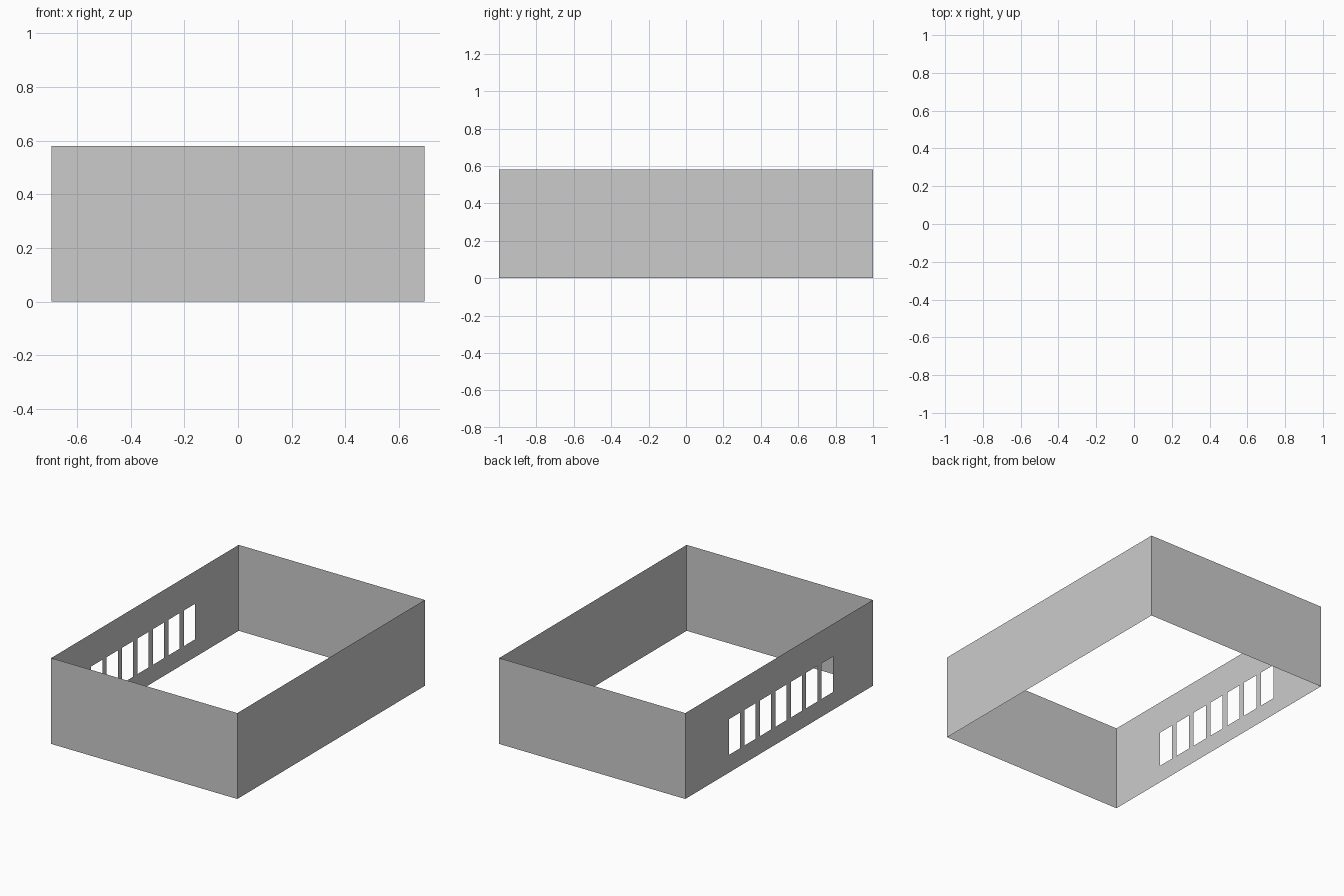
import bpy, bmesh

if "Cube" in bpy.data.objects:
    bpy.data.objects.remove(bpy.data.objects["Cube"])

HX, HY, H = 0.695, 1.0, 0.58          # half width, half length, wall height
N, Y0, PITCH, WIN = 7, -0.575, 0.165, 0.12   # window row along the left wall
SILL, HEAD = 0.12, 0.36


def make_object(name, quads):
    bm = bmesh.new()
    for q in quads:
        bm.faces.new([bm.verts.new(p) for p in q])
    bmesh.ops.remove_doubles(bm, verts=bm.verts, dist=1e-5)
    mesh = bpy.data.meshes.new(name)
    bm.to_mesh(mesh)
    bm.free()
    obj = bpy.data.objects.new(name, mesh)
    bpy.context.collection.objects.link(obj)
    return obj


def wall(a, b):
    # thin upright panel between two floor points, facing right of a -> b
    return [(*a, 0), (*b, 0), (*b, H), (*a, H)]


# Plain walls: open-topped, no floor
make_object("front_wall", [wall((-HX, -HY), (HX, -HY))])
make_object("right_wall", [wall((HX, -HY), (HX, HY))])
make_object("back_wall", [wall((HX, HY), (-HX, HY))])

# Left wall: grid of panels with the window cells left out
ys = [-HY]
for i in range(N):
    ys += [Y0 + i * PITCH, Y0 + i * PITCH + WIN]
ys.append(HY)
zs = [0, SILL, HEAD, H]
cells = []
for i in range(len(ys) - 1):
    for j in range(3):
        if j == 1 and i % 2 == 1:
            continue
        y0, y1, z0, z1 = ys[i], ys[i + 1], zs[j], zs[j + 1]
        cells.append([(-HX, y1, z0), (-HX, y0, z0), (-HX, y0, z1), (-HX, y1, z1)])
left = make_object("left_window_wall", cells)

# Merge the flat cells into clean panels
bm = bmesh.new()
bm.from_mesh(left.data)
bmesh.ops.dissolve_limit(bm, angle_limit=0.01, verts=bm.verts, edges=bm.edges)
bm.to_mesh(left.data)
bm.free()
